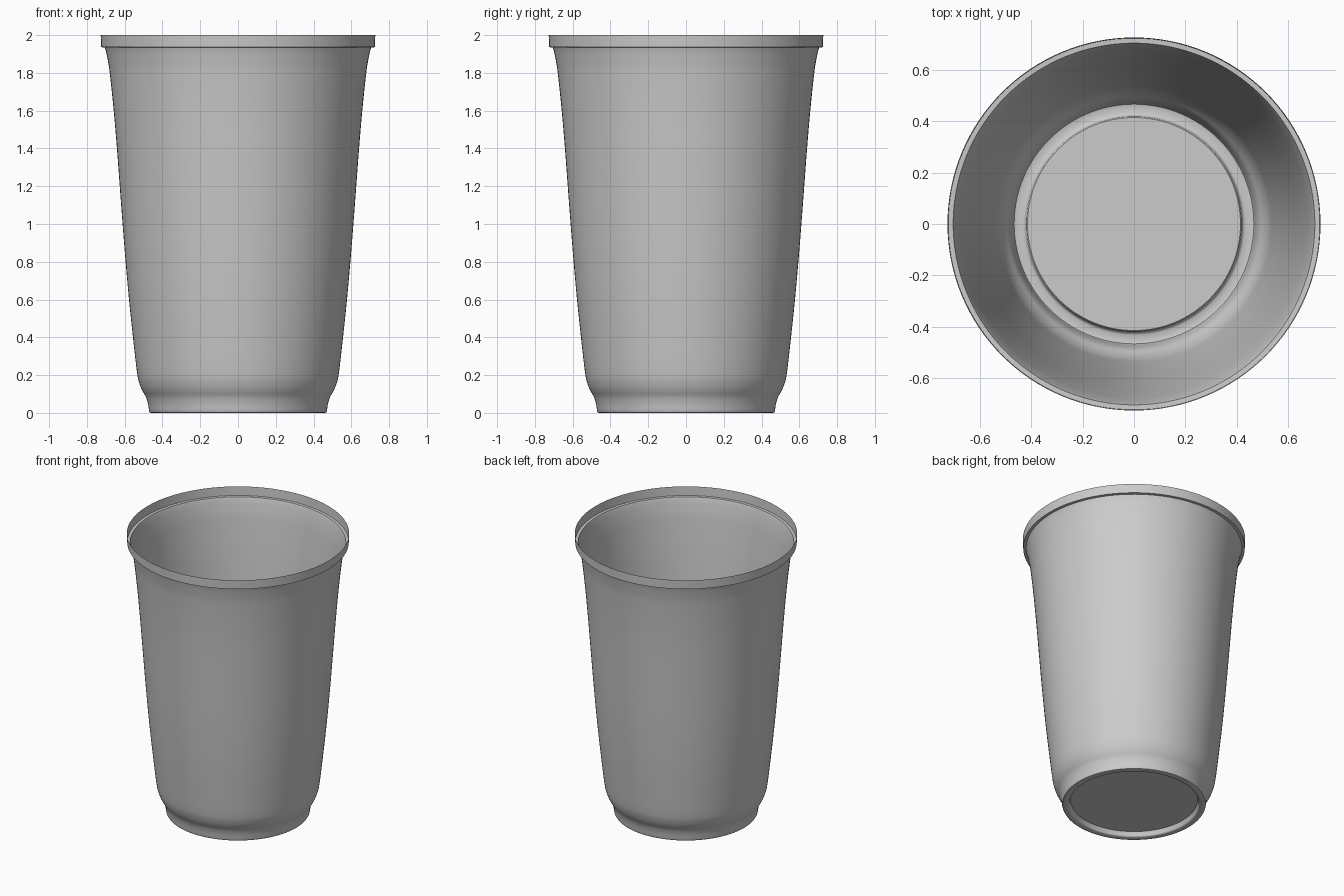
import bpy, bmesh, math
from mathutils import Vector

if "Cube" in bpy.data.objects:
    bpy.data.objects.remove(bpy.data.objects["Cube"])

SEGMENTS = 128


def smooth_curve(pts, steps=4):
    """Catmull-Rom interpolation through (radius, z) points."""
    p = [Vector(q) for q in pts]
    p = [2 * p[0] - p[1]] + p + [2 * p[-1] - p[-2]]
    out = []
    for i in range(1, len(p) - 2):
        a, b, c, d = p[i - 1:i + 3]
        for s in range(steps):
            t = s / steps
            out.append(0.5 * (2 * b + (c - a) * t + (2 * a - 5 * b + 4 * c - d) * t * t
                              + (3 * b - a - 3 * c + d) * t ** 3))
    return out + [p[-2]]


# raised floor edge and foot ring
base = [(0.415, 0.035), (0.419, 0.031), (0.422, 0.010), (0.426, 0.003), (0.433, 0.0),
        (0.460, 0.0), (0.467, 0.002)]
# foot, shoulder and tapering wall
wall = smooth_curve([(0.470, 0.008), (0.477, 0.05), (0.488, 0.085), (0.505, 0.115),
                     (0.520, 0.15), (0.534, 0.21), (0.556, 0.40), (0.577, 0.60),
                     (0.595, 0.80), (0.611, 1.0), (0.626, 1.2), (0.641, 1.4),
                     (0.658, 1.6), (0.679, 1.8), (0.690, 1.87), (0.698, 1.91),
                     (0.705, 1.935)])
# stepped rim band
rim = [(0.724, 1.936), (0.727, 2.0)]
profile = base + [tuple(v) for v in wall] + rim

# revolve the profile into a thin single-skin cup
bm = bmesh.new()
rings = []
for r, z in profile:
    rings.append([bm.verts.new((r * math.cos(2 * math.pi * i / SEGMENTS),
                                r * math.sin(2 * math.pi * i / SEGMENTS), z))
                  for i in range(SEGMENTS)])
for low, high in zip(rings, rings[1:]):
    for i in range(SEGMENTS):
        j = (i + 1) % SEGMENTS
        bm.faces.new((low[i], low[j], high[j], high[i]))
# floor disc
bm.faces.new(rings[0][::-1])

mesh = bpy.data.meshes.new("cup")
bm.to_mesh(mesh)
bm.free()
cup = bpy.data.objects.new("cup", mesh)
bpy.context.collection.objects.link(cup)
bpy.context.view_layer.objects.active = cup
cup.select_set(True)
bpy.ops.object.shade_smooth_by_angle(angle=math.radians(40))
